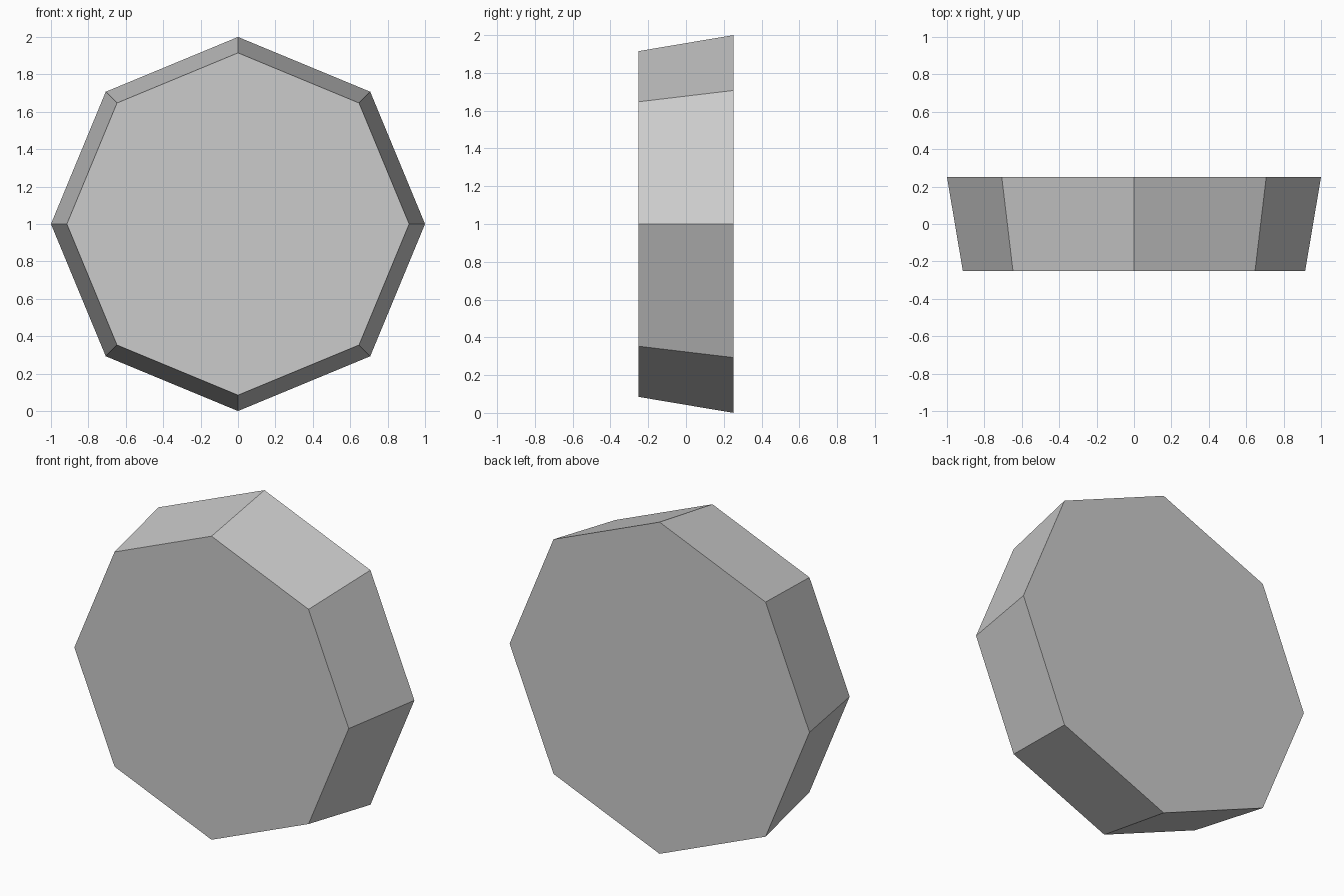
import bpy, math

if "Cube" in bpy.data.objects:
    bpy.data.objects.remove(bpy.data.objects["Cube"])

DEPTH = 0.504
BACK_RADIUS = 1.0
FRONT_RADIUS = 0.915

# Single grey colour
grey = bpy.data.materials.new("plain_grey")
grey.diffuse_color = (0.6, 0.6, 0.6, 1)
grey.use_nodes = True
grey.node_tree.nodes["Principled BSDF"].inputs["Base Color"].default_value = grey.diffuse_color

# Tapered octagonal disc, wide end at the back, narrow end facing the front
bpy.ops.mesh.primitive_cone_add(
    vertices=8, radius1=BACK_RADIUS, radius2=FRONT_RADIUS, depth=DEPTH,
    end_fill_type='NGON', location=(0, 0, 1), rotation=(math.pi / 2, 0, 0))
disc = bpy.context.object
disc.name = "octagonal_disc"
disc.data.materials.append(grey)
bpy.ops.object.transform_apply(location=False, rotation=True, scale=True)
bpy.ops.object.shade_flat()
